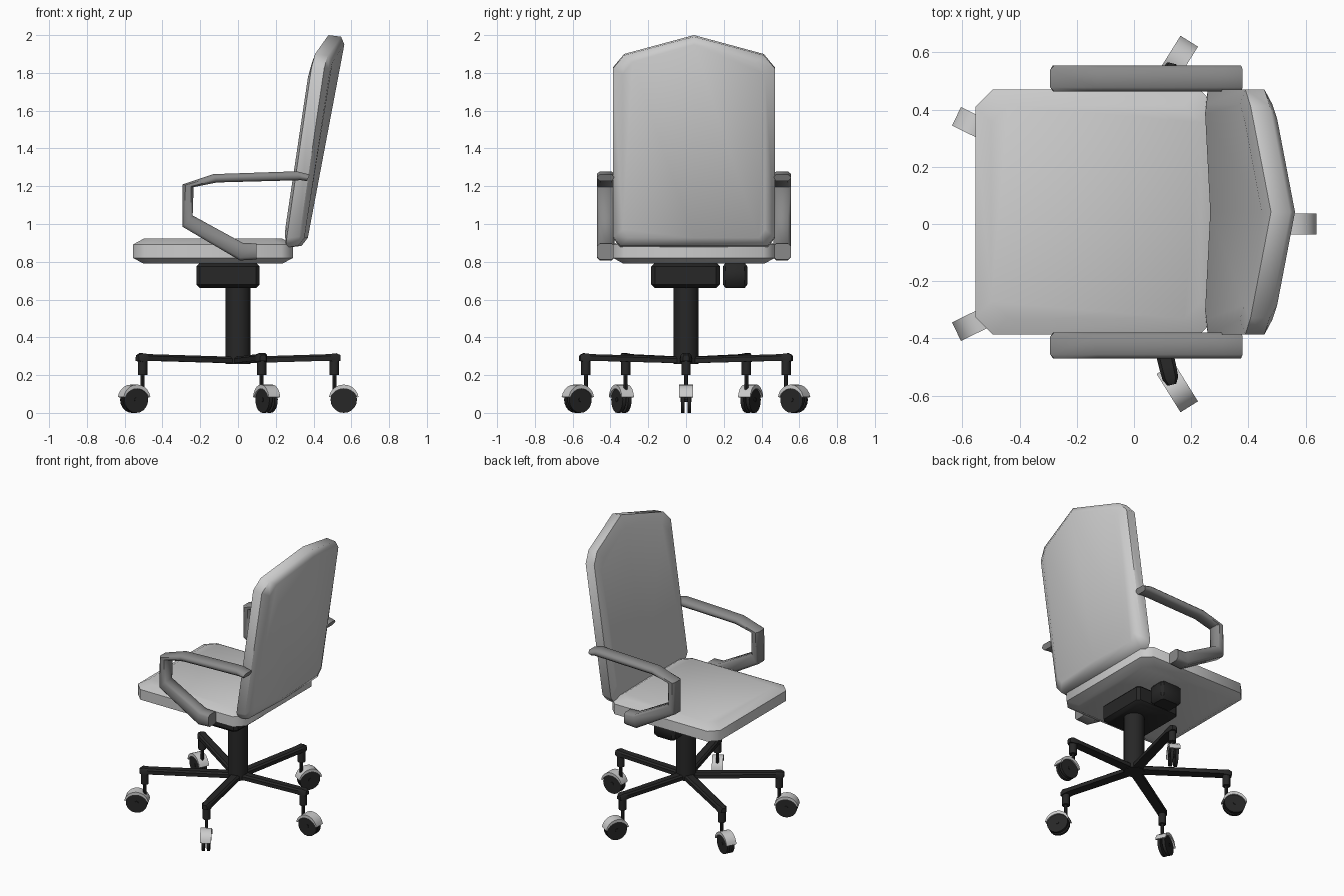
import bpy, bmesh
from math import sin, cos, pi, atan2, radians, hypot

if "Cube" in bpy.data.objects:
    bpy.data.objects.remove(bpy.data.objects["Cube"])

YC = 0.042  # centre line of the upholstered parts


def material(name, v):
    m = bpy.data.materials.new(name)
    m.diffuse_color = (v, v, v, 1)
    m.use_nodes = True
    m.node_tree.nodes["Principled BSDF"].inputs["Base Color"].default_value = m.diffuse_color
    return m


BLACK = material("black_plastic", 0.02)
GREY = material("arm_grey", 0.25)


def finish(name, bm, mat=None, loc=(0, 0, 0), rot=0, angle=40):
    bmesh.ops.recalc_face_normals(bm, faces=bm.faces)
    me = bpy.data.meshes.new(name)
    bm.to_mesh(me)
    bm.free()
    ob = bpy.data.objects.new(name, me)
    bpy.context.collection.objects.link(ob)
    if mat:
        me.materials.append(mat)
    ob.location, ob.rotation_euler = loc, (0, 0, rot)
    bpy.ops.object.select_all(action='DESELECT')
    bpy.context.view_layer.objects.active = ob
    ob.select_set(True)
    bpy.ops.object.shade_smooth_by_angle(angle=radians(angle))
    return ob


def loft(name, rings, split=None, **kw):
    """Skin a list of equal-length point rings; split caps at point index."""
    bm = bmesh.new()
    vs = [[bm.verts.new(p) for p in r] for r in rings]
    n = len(vs[0])
    for a, b in zip(vs, vs[1:]):
        for i in range(n):
            j = (i + 1) % n
            bm.faces.new((a[i], a[j], b[j], b[i]))
    for cap in (vs[0], vs[-1]):
        if split:
            bm.faces.new(cap[:split + 1])
            bm.faces.new(cap[split:] + cap[:1])
        else:
            bm.faces.new(cap)
    return finish(name, bm, **kw)


def octagon(x0, x1, y0, y1, c, z):
    return [(x0 + c, y0, z), (x1 - c, y0, z), (x1, y0 + c, z), (x1, y1 - c, z),
            (x1 - c, y1, z), (x0 + c, y1, z), (x0, y1 - c, z), (x0, y0 + c, z)]


def block(name, x0, x1, y0, y1, z0, z1, c, inset, drop, **kw):
    """Box with chamfered corners and rims."""
    rings = []
    for z, i in ((z0, inset), (z0 + drop, 0), (z1 - drop, 0), (z1, inset)):
        rings.append(octagon(x0 + i, x1 - i, y0 + i, y1 - i, c, z))
    return loft(name, rings, **kw)


def cylinder(name, r, z0, z1, n=12, **kw):
    ring = [(r * cos(2 * pi * i / n), r * sin(2 * pi * i / n)) for i in range(n)]
    return loft(name, [[(x, y, z) for x, y in ring] for z in (z0, z1)], **kw)


# seat cushion
block("seat", -0.555, 0.29, YC - 0.428, YC + 0.428, 0.79, 0.922, 0.06, 0.055, 0.03, angle=60)

# backrest: outline in y/z, leaning and bowed backwards along the middle
half = [(0.39, 0.876), (0.428, 0.925), (0.428, 1.83), (0.37, 1.90)]
outline = [(0, 0.876)] + half + [(0, 2.0)] + [(-y, z) for y, z in reversed(half)]


def back_ring(rear, sy, sz, dx):
    ring = []
    for y, z in outline:
        y, z = y * sy, 1.438 + (z - 1.438) * sz
        bow = 0.02 + 0.041 * (z - 0.9)
        if rear:
            x = 0.368 + 0.189 * (z - 0.918) - bow * abs(y) / 0.428
        else:
            x = 0.246 + 0.145 * (z - 0.966) + bow * (1 - abs(y) / 0.428)
        ring.append((x + dx, y + YC, z))
    return ring


loft("backrest", [back_ring(False, 0.88, 0.86, 0), back_ring(False, 1, 1, 0.018),
                  back_ring(True, 1, 0.985, -0.025), back_ring(True, 0.88, 0.91, 0)],
     split=5, angle=60)

# armrests: outer and inner edge of the loop in x/z
arm = [((0.38, 1.262), (0.365, 1.227)), ((0.31, 1.279), (0.335, 1.232)),
       ((-0.13, 1.264), (-0.11, 1.220)), ((-0.293, 1.21), (-0.235, 1.195)),
       ((-0.293, 0.985), (-0.24, 1.045)), ((0.01, 0.807), (0.025, 0.900)),
       ((0.098, 0.812), (0.098, 0.897))]
for name, s in (("armrest_right", 1), ("armrest_left", -1)):
    rings = []
    for (ox, oz), (ix, iz) in arm:
        k = 0.015 / hypot(ix - ox, iz - oz)
        rings.append([(ox + (ix - ox) * t, YC + s * y, oz + (iz - oz) * t) for t, y in
                      ((0, 0.436), (0, 0.498), (k, 0.513), (1 - k, 0.513),
                       (1, 0.498), (1, 0.436), (1 - k, 0.421), (k, 0.421))])
    loft(name, rings, mat=GREY, angle=50)

# under-seat mechanism and gas column
block("tilt_housing", -0.22, 0.115, -0.185, 0.18, 0.66, 0.795, 0.02, 0.02, 0.02, mat=BLACK)
block("lever_box", -0.13, 0.035, 0.195, 0.325, 0.66, 0.795, 0.015, 0.015, 0.02, mat=BLACK)
cylinder("gas_column", 0.066, 0.26, 0.67, n=16, mat=BLACK)

# star base: (post x, post y, caster heading in degrees)
stations = [(0.51, 0, 0), (0.125, 0.53, 58), (-0.505, 0.32, 154),
            (-0.505, -0.32, 206), (0.125, -0.53, 302)]
for k, (px, py, head) in enumerate(stations, 1):
    r, a = hypot(px, py), atan2(py, px)
    leg = [(0, 0.034, 0.262, 0.296), (r - 0.03, 0.03, 0.276, 0.311),
           (r + 0.01, 0.028, 0.27, 0.316), (r + 0.033, 0.016, 0.276, 0.306)]
    rings = [[(u, -w, z0), (u, w, z0), (u, w, z1 - 0.01), (u, w * 0.65, z1),
              (u, -w * 0.65, z1), (u, -w, z1 - 0.01)] for u, w, z0, z1 in leg]
    loft(f"base_leg_{k}", rings, mat=BLACK, rot=a)
    cylinder(f"caster_post_{k}", 0.025, 0.20, 0.285, mat=BLACK, loc=(px, py, 0))
    cylinder(f"caster_pin_{k}", 0.011, 0.11, 0.205, n=8, mat=BLACK, loc=(px, py, 0))

    # twin wheels, axle and arched hood, trailing outwards from the post
    h = radians(head)
    place = dict(loc=(px + 0.05 * cos(h), py + 0.05 * sin(h), 0.07), rot=h)

    def disc(name, rad, v0, v1, n):
        ring = [(rad * cos(2 * pi * i / n), rad * sin(2 * pi * i / n)) for i in range(n)]
        loft(name, [[(u, v, z) for u, z in ring] for v in (v0, v1)], mat=BLACK, **place)

    disc(f"wheel_a_{k}", 0.07, 0.007, 0.026, 20)
    disc(f"wheel_b_{k}", 0.07, -0.026, -0.007, 20)
    disc(f"axle_{k}", 0.012, -0.03, 0.03, 8)
    rings = []
    for i in range(11):
        t = radians(10 + 16 * i)
        inner = 0.074 - 0.016 * sin(t)
        rings.append([(q * cos(t), v, q * sin(t)) for q, v in
                      ((inner, -0.036), (0.08, -0.036), (0.08, 0.036), (inner, 0.036))])
    loft(f"caster_hood_{k}", rings, **place)
